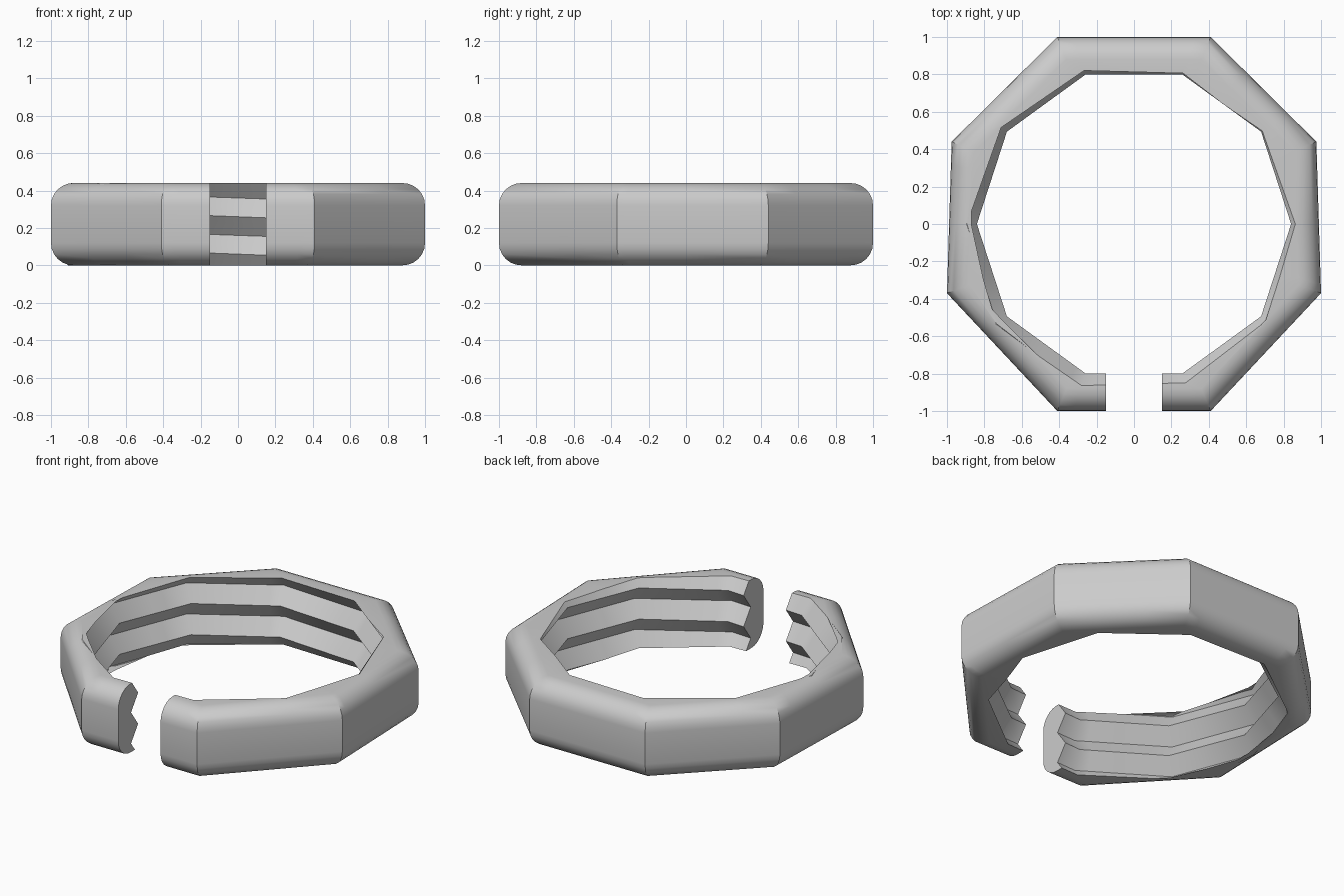
import bpy, bmesh
from math import sin, cos, atan2, radians, degrees, pi
from mathutils import Vector

cube = bpy.data.objects.get("Cube")
if cube:
    bpy.data.objects.remove(cube)

HEIGHT, BEVEL, GAP = 0.44, 0.12, 0.15
PITCH, DEPTH, RIDGE_Z = 0.2, 0.09, 0.26

# Plan outlines: octagon outside, decagon inside
half = [(0.41, -1), (1, -0.37), (0.975, 0.44), (0.41, 1)]
octagon = [Vector(p) for p in half + [(-x, y) for x, y in reversed(half)]]
decagon = [Vector((cos(i * pi / 5), sin(i * pi / 5))) * 0.84 for i in range(10)]


def hit(outline, angle):
    """Point where a ray from the centre meets the outline."""
    ray = Vector((cos(radians(angle)), sin(radians(angle))))
    for a, b in zip(outline, outline[1:] + outline[:1]):
        edge = b - a
        det = ray.cross(edge)
        if det > 1e-9:
            t = a.cross(edge) / det
            u = a.cross(ray) / det
            if t > 0 and -1e-6 <= u <= 1 + 1e-6:
                return ray * t


def thread_z(angle, k):
    return RIDGE_Z + PITCH * (angle - 90) / 360 + k * PITCH / 2


def section(angle, end_x=None):
    """Closed cross-section: threaded inside, rounded outside."""
    plan = angle if end_x is None else -90
    inner, outer = hit(decagon, plan), hit(octagon, plan)
    points = []
    for k in range(-4, 4):
        z = min(max(thread_z(angle, k), 0), HEIGHT)
        phase = ((z - thread_z(angle, 0)) / PITCH) % 1
        p = inner * (1 + DEPTH * (1 - abs(2 * phase - 1)))
        points.append([p.x, p.y, z])
    arc = [(1 - sin(i * pi / 12), 1 - cos(i * pi / 12)) for i in range(7)]
    rim = [(d, HEIGHT - BEVEL * h) for d, h in arc]
    rim += [(d, BEVEL * h) for d, h in reversed(arc)]
    for d, z in rim:
        p = outer * (1 - BEVEL * d)
        points.append([p.x, p.y, z])
    if end_x is not None:
        for p in points:
            p[0] = end_x
    return points


# Section angles: outline corners, plus where thread edges leave the rims
angles = {round(-72 + 36 * i, 3) for i in range(10)}
for v in octagon:
    angles.add(round((degrees(atan2(v.y, v.x)) + 90) % 360 - 90, 3))
for rim_z in (0, HEIGHT):
    for k in range(-4, 4):
        a = 90 + (rim_z - RIDGE_Z - k * PITCH / 2) / PITCH * 360
        if -72 < a < 252:
            angles.add(round(a, 3))
end = degrees(atan2(GAP, 0.8))
rings = [section(-90 + end, GAP)]
rings += [section(a) for a in sorted(angles)]
rings.append(section(270 - end, -GAP))

# Loft the split ring and cap its two ends
bm = bmesh.new()
loops = [[bm.verts.new(p) for p in ring] for ring in rings]
for a, b in zip(loops, loops[1:]):
    for i in range(len(a)):
        j = (i + 1) % len(a)
        bm.faces.new((a[i], a[j], b[j], b[i]))
bm.faces.new(loops[0])
bm.faces.new(loops[-1])
bmesh.ops.remove_doubles(bm, verts=bm.verts, dist=0.0005)
bmesh.ops.recalc_face_normals(bm, faces=bm.faces)
mesh = bpy.data.meshes.new("split_ring")
bm.to_mesh(mesh)
bm.free()
ring = bpy.data.objects.new("split_ring", mesh)
bpy.context.collection.objects.link(ring)

# Plain grey finish
grey = bpy.data.materials.new("plain_grey")
grey.use_nodes = True
grey.diffuse_color = (0.6, 0.6, 0.6, 1)
grey.node_tree.nodes["Principled BSDF"].inputs["Base Color"].default_value = (0.6, 0.6, 0.6, 1)
mesh.materials.append(grey)

bpy.ops.object.select_all(action="DESELECT")
ring.select_set(True)
bpy.context.view_layer.objects.active = ring
bpy.ops.object.shade_smooth_by_angle(angle=radians(30))
